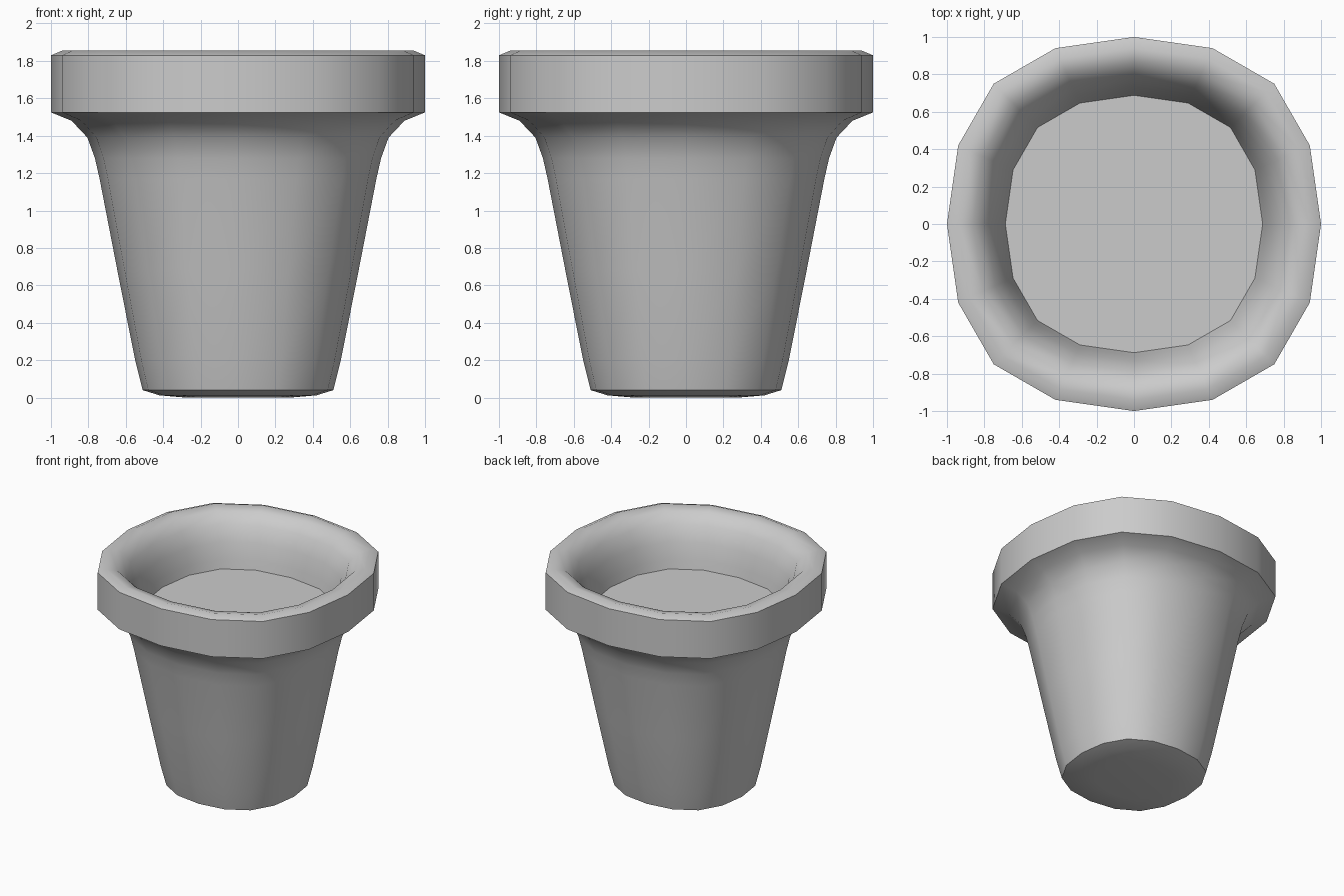
import bpy, bmesh, math

if "Cube" in bpy.data.objects:
    bpy.data.objects.remove(bpy.data.objects["Cube"])


def ring_points():
    # slightly squarish 16-sided outline, unit half-width
    quarter = [(1.0, 0.0), (0.94, 0.42), (0.75, 0.75), (0.42, 0.94)]
    pts = []
    for k in range(4):
        c, s = round(math.cos(k * math.pi / 2)), round(math.sin(k * math.pi / 2))
        pts += [(c * x - s * y, s * x + c * y) for x, y in quarter]
    return pts


def lathe(name, profile):
    # sweep (radius, height) pairs around the outline and cap both ends
    bm = bmesh.new()
    outline = ring_points()
    rings = [[bm.verts.new((r * x, r * y, z)) for x, y in outline] for r, z in profile]
    n = len(outline)
    for a, b in zip(rings, rings[1:]):
        for i in range(n):
            j = (i + 1) % n
            bm.faces.new((a[i], a[j], b[j], b[i]))
    bm.faces.new(rings[0][::-1])
    bm.faces.new(rings[-1])
    bmesh.ops.recalc_face_normals(bm, faces=bm.faces)
    mesh = bpy.data.meshes.new(name)
    bm.to_mesh(mesh)
    bm.free()
    obj = bpy.data.objects.new(name, mesh)
    bpy.context.collection.objects.link(obj)
    bpy.ops.object.select_all(action='DESELECT')
    obj.select_set(True)
    bpy.context.view_layer.objects.active = obj
    bpy.ops.object.shade_smooth_by_angle(angle=math.radians(42))
    return obj


# Pot: base, tapered wall, flared collar, thick rim, rounded inner wall
lathe("pot", [
    (0.28, 0.0), (0.42, 0.012), (0.51, 0.04), (0.55, 0.20), (0.645, 0.68),
    (0.74, 1.17), (0.765, 1.28), (0.805, 1.39), (0.89, 1.48), (1.0, 1.525),
    (1.0, 1.83), (0.94, 1.855), (0.86, 1.835), (0.79, 1.76),
    (0.735, 1.64), (0.705, 1.51), (0.68, 1.40), (0.62, 1.10), (0.46, 0.15),
])

# Soil: flat fill just below the rim
lathe("soil", [(0.66, 1.36), (0.688, 1.44)])
